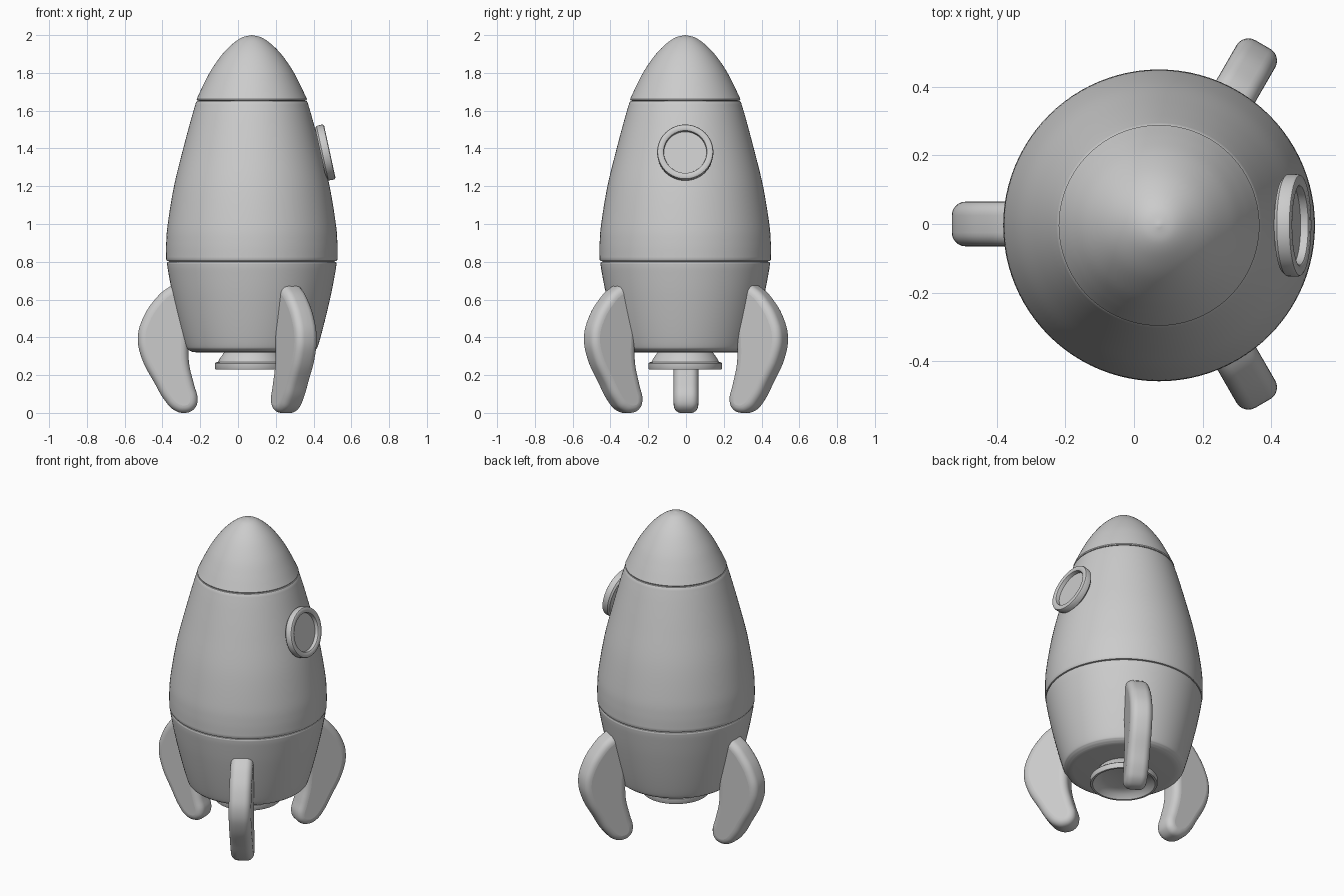
import bpy, bmesh, math
from mathutils import Vector

if "Cube" in bpy.data.objects:
    bpy.data.objects.remove(bpy.data.objects["Cube"])

CX, CY = 0.073, -0.004   # rocket axis


def smooth(pts, n=6):
    """Catmull-Rom interpolation through profile points."""
    p = [Vector(q) for q in pts]
    p = [2 * p[0] - p[1]] + p + [2 * p[-1] - p[-2]]
    out = []
    for i in range(1, len(p) - 2):
        a, b, c, d = p[i - 1:i + 3]
        for k in range(n):
            t = k / n
            out.append(0.5 * (2 * b + (c - a) * t + (2 * a - 5 * b + 4 * c - d) * t * t
                              + (3 * b - a - 3 * c + d) * t ** 3))
    return [tuple(v) for v in out] + [tuple(p[-2])]


def lathe(name, profile, loc, tilt=0.0, seg=96, angle=40):
    """Revolve (radius, z) points about the local z axis."""
    bm = bmesh.new()
    vs = [bm.verts.new((r, 0, z)) for r, z in profile]
    es = [bm.edges.new(e) for e in zip(vs, vs[1:])]
    bmesh.ops.spin(bm, geom=vs + es, cent=(0, 0, 0), axis=(0, 0, 1),
                   angle=math.tau, steps=seg, use_duplicate=False)
    bmesh.ops.remove_doubles(bm, verts=bm.verts, dist=1e-5)
    bmesh.ops.recalc_face_normals(bm, faces=bm.faces)
    me = bpy.data.meshes.new(name)
    bm.to_mesh(me)
    bm.free()
    ob = bpy.data.objects.new(name, me)
    bpy.context.collection.objects.link(ob)
    ob.location = loc
    ob.rotation_euler = (0, tilt, 0)
    finish(ob, angle)
    return ob


def finish(ob, angle):
    bpy.ops.object.select_all(action='DESELECT')
    ob.select_set(True)
    bpy.context.view_layer.objects.active = ob
    if ob.type == 'CURVE':
        bpy.ops.object.convert(target='MESH')
    bpy.ops.object.shade_smooth_by_angle(angle=math.radians(angle))


axis = (CX, CY, 0)

# Body: tail, hull and nose, with narrow seams between them
lathe("tail", [(0, 0.32), (0.29, 0.32)]
      + smooth([(0.315, 0.323), (0.337, 0.335), (0.352, 0.36), (0.385, 0.48),
                (0.42, 0.63), (0.443, 0.75), (0.449, 0.793)])
      + [(0.446, 0.799), (0.435, 0.802), (0, 0.802)], axis)
lathe("hull", [(0, 0.802), (0.435, 0.802), (0.449, 0.805)]
      + smooth([(0.453, 0.811), (0.453, 0.90), (0.445, 1.0), (0.412, 1.2), (0.363, 1.4),
                (0.320, 1.56), (0.295, 1.645)])
      + [(0.291, 1.65), (0.28, 1.652), (0, 1.652)], axis)
lathe("nose_cone", [(0, 1.652), (0.28, 1.652), (0.29, 1.655)]
      + smooth([(0.292, 1.661), (0.255, 1.74), (0.212, 1.82), (0.155, 1.90),
                (0.10, 1.955), (0.05, 1.988), (0, 2.0)]), axis)

# Engine nozzle with a lip and a shallow hollow
lathe("nozzle", [(0, 0.33), (0.135, 0.33), (0.15, 0.315), (0.168, 0.29), (0.178, 0.27),
                 (0.19, 0.267), (0.195, 0.262), (0.195, 0.235), (0.192, 0.23),
                 (0.18, 0.23), (0.16, 0.255), (0.12, 0.27), (0, 0.275)], axis)

# Porthole on the +x side, facing slightly upward
port, tilt = (0.486, CY, 1.383), math.radians(77.7)
lathe("window_frame", [(0.115, -0.05), (0.138, -0.05), (0.148, -0.04), (0.149, -0.01),
                       (0.146, -0.003), (0.14, 0), (0.121, 0), (0.115, -0.004),
                       (0.113, -0.012), (0.113, -0.05), (0.115, -0.05)], port, tilt, 64)
lathe("window_glass", [(0, -0.05), (0.114, -0.05), (0.114, -0.026), (0, -0.026)],
      port, tilt, 64)

# Three curved fins: rounded slabs from one closed outline (radius, z)
FIN = [(0.40, 0.678), (0.45, 0.658), (0.513, 0.60), (0.577, 0.50), (0.603, 0.40),
       (0.583, 0.29), (0.513, 0.155), (0.46, 0.065), (0.41, 0.014), (0.353, 0.0),
       (0.306, 0.02), (0.287, 0.065), (0.306, 0.15), (0.331, 0.255), (0.335, 0.36),
       (0.325, 0.50), (0.345, 0.63)]
for i, deg in enumerate((60, 180, 300)):
    cu = bpy.data.curves.new("fin", 'CURVE')
    cu.dimensions = '2D'
    cu.fill_mode = 'BOTH'
    cu.resolution_u = 5
    cu.extrude, cu.bevel_depth, cu.offset = 0.025, 0.04, -0.04
    cu.bevel_resolution = 5
    sp = cu.splines.new('BEZIER')
    sp.bezier_points.add(len(FIN) - 1)
    for bp, (r, z) in zip(sp.bezier_points, FIN):
        bp.co = (r, z, 0)
        bp.handle_left_type = bp.handle_right_type = 'AUTO'
    sp.use_cyclic_u = True
    fin = bpy.data.objects.new(f"fin_{i + 1}", cu)
    bpy.context.collection.objects.link(fin)
    fin.location = (CX, 0, 0)
    fin.rotation_euler = (math.pi / 2, 0, math.radians(deg))
    finish(fin, 40)
